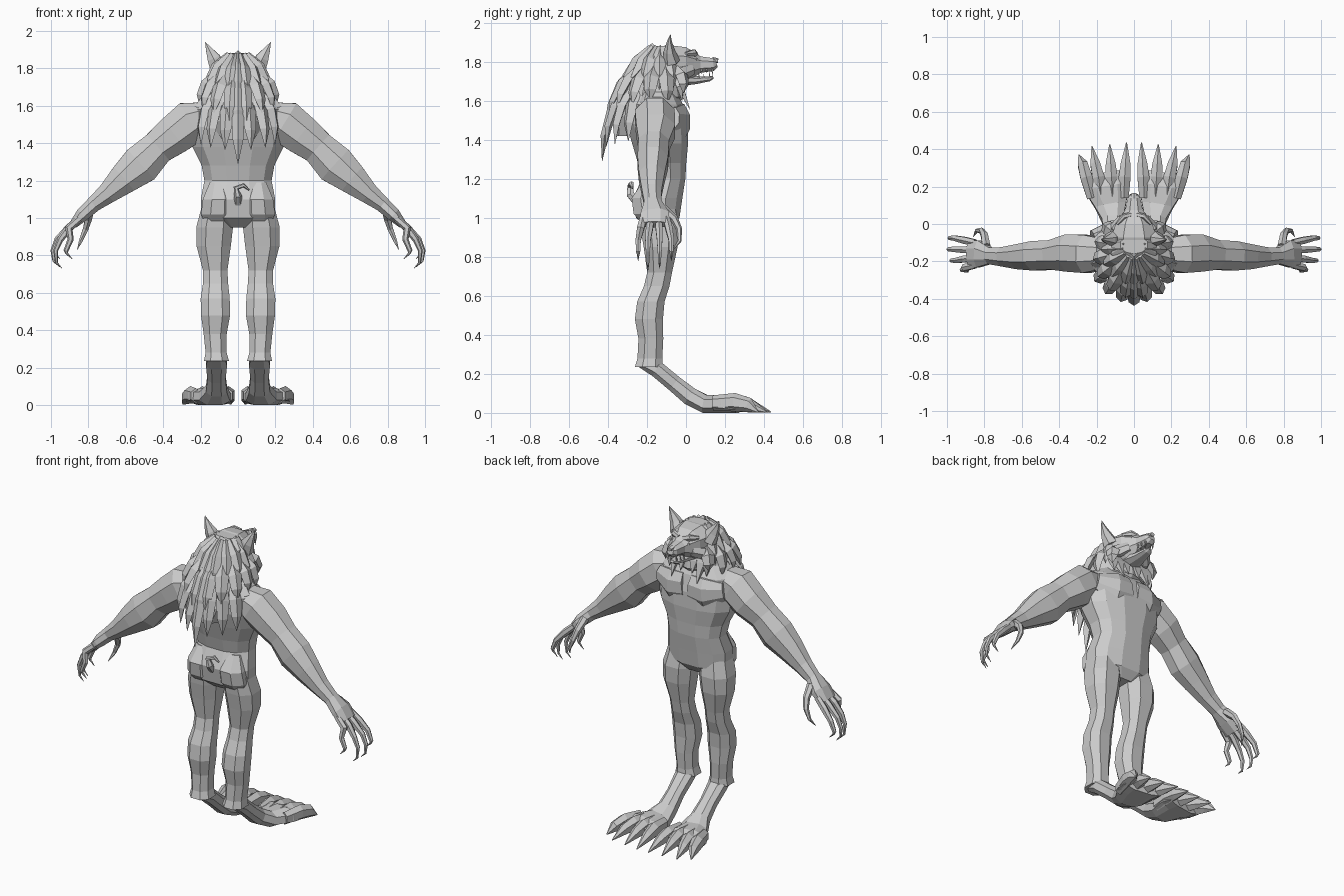
import bpy, bmesh, math, random
from mathutils import Vector

random.seed(4)
fur = bpy.data.materials.new("grey_fur")
fur.diffuse_color = (0.6, 0.6, 0.6, 1)


def loft(name, rings, n=8, side=(1, 0, 0), axis=None, mirror=True, power=1.0, turn=0.5):
    """Skin a tube over rings (x, y, z, radius along side, other radius)."""
    bm = bmesh.new()
    pts = [Vector(r[:3]) for r in rings]
    loops = []
    for i, r in enumerate(rings):
        t = Vector(axis) if axis else pts[min(i + 1, len(pts) - 1)] - pts[max(i - 1, 0)]
        t.normalize()
        u = Vector(side)
        u = (u - t * u.dot(t)).normalized()
        v = t.cross(u)
        loop = []
        for k in range(n):
            g = 2 * math.pi * (k + turn) / n
            c, s = math.cos(g), math.sin(g)
            c = math.copysign(abs(c) ** power, c)
            s = math.copysign(abs(s) ** power, s)
            p = pts[i] + u * c * r[3] + v * s * r[4]
            p.z = max(p.z, 0)
            loop.append(bm.verts.new(p))
        loops.append(loop)
    for a, b in zip(loops, loops[1:]):
        for k in range(n):
            bm.faces.new((a[k], a[(k + 1) % n], b[(k + 1) % n], b[k]))
    bm.faces.new(loops[0][::-1])
    bm.faces.new(loops[-1])
    bmesh.ops.recalc_face_normals(bm, faces=bm.faces)
    me = bpy.data.meshes.new(name)
    bm.to_mesh(me)
    bm.free()
    me.materials.append(fur)
    ob = bpy.data.objects.new(name, me)
    bpy.context.collection.objects.link(ob)
    if mirror:
        m = ob.modifiers.new("mirror", 'MIRROR')
        m.use_mirror_merge = False
    return ob


# Torso: height, front, back, half width
torso = [(.95, -.07, -.2, .1), (1.0, -.03, -.26, .205), (1.1, -.015, -.275, .205),
         (1.2, 0, -.23, .185), (1.28, .005, -.25, .2), (1.38, .015, -.28, .25),
         (1.48, .015, -.31, .265), (1.58, -.01, -.31, .25), (1.65, -.05, -.28, .17),
         (1.74, -.06, -.24, .1)]
loft("torso", [(0, (f + b) / 2, z, w, (f - b) / 2) for z, f, b, w in torso],
     12, axis=(0, 0, 1), mirror=False, power=.85)
# Chest muscles and buttocks
loft("chest_muscle", [(.02, -.03, 1.5, .09, .05), (.11, -.03, 1.49, .1, .055),
                      (.22, -.07, 1.51, .06, .04)], 8, side=(0, 0, 1))
loft("buttock", [(.105, -.19, 1.19, .05, .03), (.105, -.2, 1.1, .09, .085),
                 (.11, -.19, 1.02, .095, .085), (.11, -.17, .96, .07, .05)], 8, axis=(0, 0, 1))
# Curled stub tail
loft("tail", [(0, -.25, 1.08, .025, .025), (.0, -.285, 1.12, .022, .02), (-.01, -.285, 1.16, .018, .015),
              (.03, -.28, 1.175, .014, .012), (.06, -.275, 1.15, .004, .004)], 6, side=(0, 1, 0), mirror=False)

# Legs
loft("leg", [(.11, -.15, 1.06, .09, .1), (.125, -.135, .95, .105, .105), (.13, -.13, .85, .098, .093),
             (.122, -.135, .72, .07, .068), (.12, -.15, .65, .072, .07), (.122, -.18, .57, .083, .075),
             (.12, -.19, .48, .083, .077), (.122, -.18, .38, .066, .068), (.117, -.185, .28, .06, .068),
             (.115, -.19, .235, .072, .077)], 8, axis=(0, 0, 1), power=.85)
# Feet: long instep falling to a broad paw
loft("foot", [(.115, -.23, .26, .05, .03), (.115, -.15, .225, .06, .045), (.115, -.06, .15, .052, .045),
              (.115, .02, .085, .06, .05), (.125, .1, .045, .09, .05), (.145, .2, .045, .132, .05),
              (.155, .27, .03, .13, .035)], 8, power=.85)
for x0, x1, tx, ty in ((.055, .05, .04, .435), (.115, .12, .13, .425), (.175, .19, .225, .415), (.225, .255, .295, .37)):
    loft("toe", [(x0, .14, .05, .03, .04), (x1, .25, .055, .037, .047),
                 ((x1 + tx) / 2, .32, .04, .03, .038), (tx, ty, .004, .003, .003)], 6)

# Arms
loft("arm", [(.17, -.16, 1.55, .09, .08), (.25, -.16, 1.515, .11, .125), (.34, -.155, 1.445, .108, .115),
             (.43, -.165, 1.375, .085, .098), (.52, -.17, 1.285, .085, .115), (.61, -.175, 1.21, .072, .09),
             (.70, -.175, 1.13, .055, .06), (.77, -.17, 1.075, .048, .045), (.83, -.16, 1.02, .078, .04),
             (.88, -.16, .965, .078, .025)], 8, side=(0, 1, 0))
# Clawed fingers and thumb: start, tip
for y0, y1, tx, tz in ((-.22, -.245, .92, .79), (-.18, -.195, .975, .74), (-.14, -.135, .99, .75), (-.1, -.075, .985, .79)):
    loft("finger", [(.85, y0, .995, .02, .02), (.905, (y0 + y1) / 2, .945, .021, .022),
                    (tx - .025, y1, .885, .016, .017), (tx, y1, .825, .012, .013),
                    (tx - .005, y1, tz + .02, .007, .007), (tx - .035, y1, tz - .01, .001, .001)], 6, side=(0, 1, 0))
loft("thumb", [(.79, -.12, 1.05, .025, .025), (.80, -.06, .995, .021, .021), (.815, -.035, .94, .016, .016),
               (.84, -.035, .88, .011, .011), (.86, -.07, .83, .001, .001)], 6)

# Head, muzzle and jaw
loft("head", [(0, -.14, 1.78, .1, .09), (0, -.07, 1.785, .13, .105), (0, 0, 1.785, .105, .095),
              (0, .04, 1.785, .075, .07), (0, .075, 1.785, .05, .045), (0, .14, 1.785, .036, .035),
              (0, .157, 1.79, .022, .02)], 8, mirror=False, power=.85)
loft("jaw", [(0, -.04, 1.71, .07, .04), (0, .05, 1.705, .045, .022), (0, .12, 1.712, .03, .014),
             (0, .14, 1.72, .014, .008)], 8, mirror=False)
loft("nose", [(0, .135, 1.808, .022, .016), (0, .165, 1.805, .015, .012)], 6, mirror=False)
loft("brow", [(.015, .05, 1.835, .016, .014), (.055, .04, 1.845, .02, .016), (.09, .0, 1.84, .01, .01)],
     6, side=(0, 0, 1))
loft("eye", [(.045, .04, 1.81, .014, .012), (.06, .058, 1.812, .006, .006)], 6)
loft("cheek", [(.06, .03, 1.76, .03, .025), (.1, -.02, 1.74, .04, .03), (.13, -.07, 1.71, .01, .01)], 6, side=(0, 0, 1))
for x, y, h in ((.026, .135, .035), (.032, .105, .02), (.037, .08, .025)):
    loft("upper_tooth", [(x, y, 1.762, .007, .007), (x, y, 1.762 - h, .001, .001)], 4)
    loft("lower_tooth", [(x - .006, y - .014, 1.715, .006, .006), (x - .006, y - .014, 1.717 + h, .001, .001)], 4)
# Pointed ears
loft("ear", [(.105, -.075, 1.8, .05, .045), (.13, -.085, 1.855, .04, .03), (.155, -.085, 1.9, .02, .014),
             (.175, -.08, 1.94, .001, .001)], 6)

# Mane: core body, then overlapping rows of pointed locks
loft("mane_core", [(0, -.11, 1.88, .075, .05), (0, -.13, 1.83, .125, .095), (0, -.165, 1.72, .165, .135),
                   (0, -.175, 1.62, .185, .165), (0, -.23, 1.52, .16, .14), (0, -.28, 1.42, .09, .08)],
     10, axis=(0, 0, 1), mirror=False)


def lock(deg, z0, r0, z1, r_back, r_side, w, mirror=True):
    t = math.radians(deg)
    d = Vector((math.sin(t), -math.cos(t), 0))
    across = (math.cos(t), math.sin(t), 0)
    r1 = r_side + (r_back - r_side) * max(0, math.cos(t))
    path = []
    for f, bulge, wide, thick in ((0, 0, .5, .02), (.3, .035, 1, .025), (.65, .03, .8, .02), (1, 0, .03, .001)):
        p = Vector((0, -.13, 0)) + d * (r0 + (r1 - r0) * f + bulge)
        path.append((p.x, p.y, z0 + (z1 - z0) * f, w * wide, thick))
    loft("mane_lock", path, 4, side=across, mirror=mirror, turn=0)


rows = [(1.87, .05, 1.66, .2, .17, .036, (14, 38, 62, 88, 112)),
        (1.77, .12, 1.5, .27, .19, .04, (10, 30, 52, 75, 100, 128)),
        (1.66, .17, 1.37, .29, .2, .038, (14, 32, 50, 70))]
for z0, r0, z1, rb, rs, w, angles in rows:
    for a in angles:
        rise = .0011 * a if z0 < 1.8 else .0003 * a
        lock(a, z0, r0, z1 + rise + random.uniform(-.04, .03), rb, rs, w)
for z0, r0, z1, rb in ((1.88, .03, 1.64, .21), (1.78, .12, 1.46, .28), (1.66, .18, 1.29, .3)):
    lock(0, z0, r0, z1, rb, .2, .036, mirror=False)
# Throat tufts below the jaw
for x, y, z in ((.04, .0, 1.6), (.09, .02, 1.555), (.13, -.02, 1.6)):
    loft("throat_tuft", [(x * .8, -.06, 1.74, .02, .02), (x, -.03, 1.67, .035, .025), (x, y, z, .001, .001)], 4)
